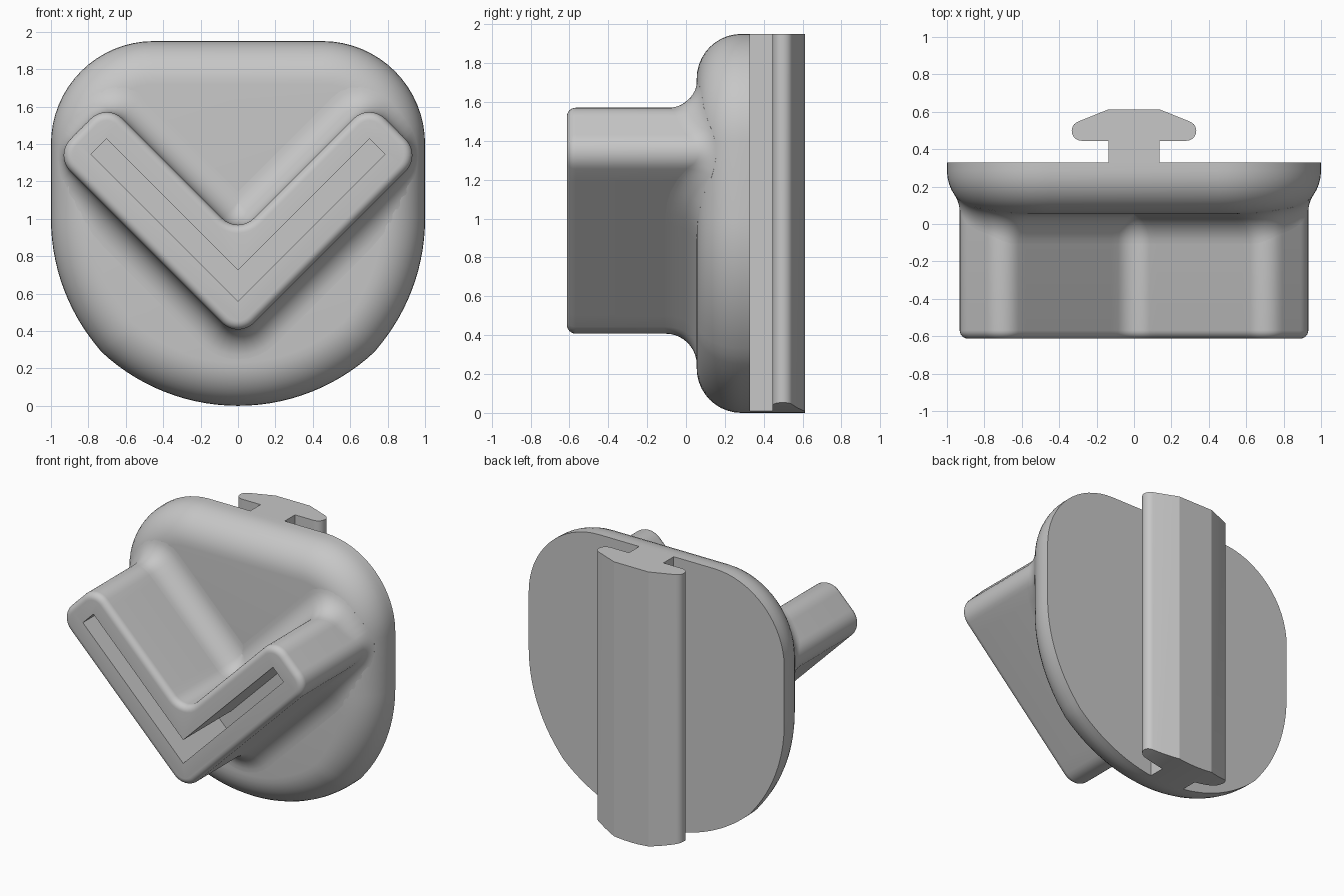
import bpy, bmesh, math
from mathutils import Vector, Matrix

if "Cube" in bpy.data.objects:
    bpy.data.objects.remove(bpy.data.objects["Cube"])

grey = bpy.data.materials.new("mid_grey")
grey.diffuse_color = (0.57, 0.57, 0.57, 1)
grey.use_nodes = True
grey.node_tree.nodes["Principled BSDF"].inputs["Base Color"].default_value = grey.diffuse_color

FRONT, BACK, EDGE_R = 0.055, 0.33, 0.23      # plate faces and edge rounding
TIP, BEVEL, FILLET = -0.613, 0.045, 0.16     # bracket front, its edge, its foot


def loft(name, rings, cap_start=True, cap_end=True):
    """Closed rings of 3D points joined by quads, with optional end caps."""
    bm = bmesh.new()
    vs = [[bm.verts.new(p) for p in ring] for ring in rings]
    n = len(vs[0])
    for a, b in zip(vs, vs[1:]):
        for i in range(n):
            j = (i + 1) % n
            bm.faces.new((a[i], a[j], b[j], b[i]))
    if cap_start:
        bm.faces.new(vs[0][::-1])
    if cap_end:
        bm.faces.new(vs[-1])
    bmesh.ops.recalc_face_normals(bm, faces=bm.faces)
    me = bpy.data.meshes.new(name)
    bm.to_mesh(me)
    bm.free()
    ob = bpy.data.objects.new(name, me)
    bpy.context.collection.objects.link(ob)
    me.materials.append(grey)
    return ob


def smooth(ob, degrees=35):
    bpy.ops.object.select_all(action='DESELECT')
    bpy.context.view_layer.objects.active = ob
    ob.select_set(True)
    bpy.ops.object.shade_smooth_by_angle(angle=math.radians(degrees))


def boolean(ob, cutter, operation):
    mod = ob.modifiers.new("cut", 'BOOLEAN')
    mod.object, mod.operation, mod.solver = cutter, operation, 'EXACT'
    bpy.context.view_layer.objects.active = ob
    bpy.ops.object.modifier_apply(modifier=mod.name)
    bpy.data.objects.remove(cutter)


def arc(cx, cz, r, a0, a1, n):
    return [Vector((cx + r * math.cos(math.radians(a0 + (a1 - a0) * i / n)),
                    cz + r * math.sin(math.radians(a0 + (a1 - a0) * i / n)))) for i in range(n + 1)]


def at(p, y):
    return (p.x, y, p.y)


# --- plate outline (x, z), counter-clockwise, right half mirrored
half = arc(0, 1.068, 1.068, -90, -46.8, 14)
half += arc(-0.068, 1.0, 1.068, -41.6, 0, 14)[1:]
half += arc(0.45, 1.4, 0.55, 0, 90, 16)
outline = half + [Vector((-p.x, p.y)) for p in half[:0:-1]]
N = len(outline)
edges = []
for i in range(N):
    d = (outline[(i + 1) % N] - outline[i]).normalized()
    edges.append((outline[i], Vector((d.y, -d.x))))
normals = [(edges[i - 1][1] + edges[i][1]).normalized() for i in range(N)]

# --- back plate with a rounded front rim
rings = [[at(p, BACK) for p in outline]]
for k in range(11):
    a = math.pi / 2 * k / 10
    inset, y = EDGE_R * (1 - math.cos(a)), FRONT + EDGE_R * (1 - math.sin(a))
    rings.append([at(p - n * inset, y) for p, n in zip(outline, normals)])
smooth(loft("plate", rings))


def plate_y(p):
    """Front surface of the plate at an (x, z) point."""
    e = min((o - p).dot(n) for o, n in edges)
    if e < 0:
        return BACK + 1
    if e >= EDGE_R:
        return FRONT
    return FRONT + EDGE_R - math.sqrt(EDGE_R ** 2 - (EDGE_R - e) ** 2)


def rounded(corners, r, steps=8, cuts=14):
    """Rounded polygon as (point, outward normal) pairs, straights subdivided."""
    out, m = [], len(corners)
    for i in range(m):
        p, a, b = corners[i], corners[i - 1], corners[(i + 1) % m]
        d1, d2 = (p - a).normalized(), (b - p).normalized()
        n1, n2 = Vector((d1.y, -d1.x)), Vector((d2.y, -d2.x))
        turn = math.atan2(d1.x * d2.y - d1.y * d2.x, d1.dot(d2))
        s = math.copysign(1, turn)
        c = p - (n1 + n2) / (1 + n1.dot(n2)) * r * s
        for k in range(steps + 1):
            n = Matrix.Rotation(turn * k / steps, 2) @ n1
            q = c + n * r * s
            if k == 0 and out:
                q0 = out[-1][0]
                out += [(q0.lerp(q, j / cuts), n1) for j in range(1, cuts)]
            out.append((q, n))
    q0, q1 = out[-1][0], out[0][0]
    return out + [(q0.lerp(q1, j / cuts), out[0][1]) for j in range(1, cuts)]


def vee(points):
    pts = [Vector(p) for p in points]
    return pts + [Vector((-p.x, p.y)) for p in (pts[2], pts[1])]


# --- V-shaped bracket with a softened front edge
prof = rounded(vee([(0, 0.358), (0.982, 1.34), (0.702, 1.62), (0, 0.918)]), 0.12)
rings = [[at(p, 0.25) for p, n in prof]]
for k in range(7):
    a = math.pi / 2 * k / 6
    y, inset = TIP + BEVEL * (1 - math.sin(a)), BEVEL * (1 - math.cos(a))
    rings.append([at(p - n * inset, y) for p, n in prof])
bracket = loft("bracket", rings)

# --- V-shaped slot cut into the bracket
slot = vee([(0, 0.56), (0.785, 1.345), (0.7025, 1.4275), (0, 0.725)])
boolean(bracket, loft("slot_cutter", [[at(p, y) for p in slot] for y in (-0.8, -0.08)]), 'DIFFERENCE')
smooth(bracket)

# --- rolling-ball fillet where the bracket meets the plate
STEPS = 10
rings = [[] for _ in range(STEPS + 1)]
for p, n in prof:
    c, t = min((plate_y(p + n * t) - math.sqrt(FILLET ** 2 - (t - FILLET) ** 2), t)
               for t in (FILLET * j / 60 for j in range(61)))
    end = math.acos(max(-1, min(1, 1 - t / FILLET)))
    for k in range(STEPS + 1):
        a = end * k / STEPS
        rings[k].append(at(p + n * FILLET * (1 - math.cos(a)), c + FILLET * math.sin(a)))
rings.append([at(p, 0.27) for p, n in prof])
smooth(loft("bracket_fillet", rings, False, False))

# --- T-shaped rail on the back, trimmed to the plate outline
side = [(0.135, 0.30), (0.135, 0.445)]
side += [tuple(p) for p in arc(0.28, 0.498, 0.053, -90, 68.5, 12)] + [(0.135, 0.613)]
tee = side + [(-x, y) for x, y in side[::-1]]
rail = loft("rail", [[(x, y, z) for x, y in tee] for z in (-0.2, 1.95)])
boolean(rail, loft("rail_trim", [[at(p, y) for p in outline] for y in (0.2, 0.8)]), 'INTERSECT')
smooth(rail, 18)
